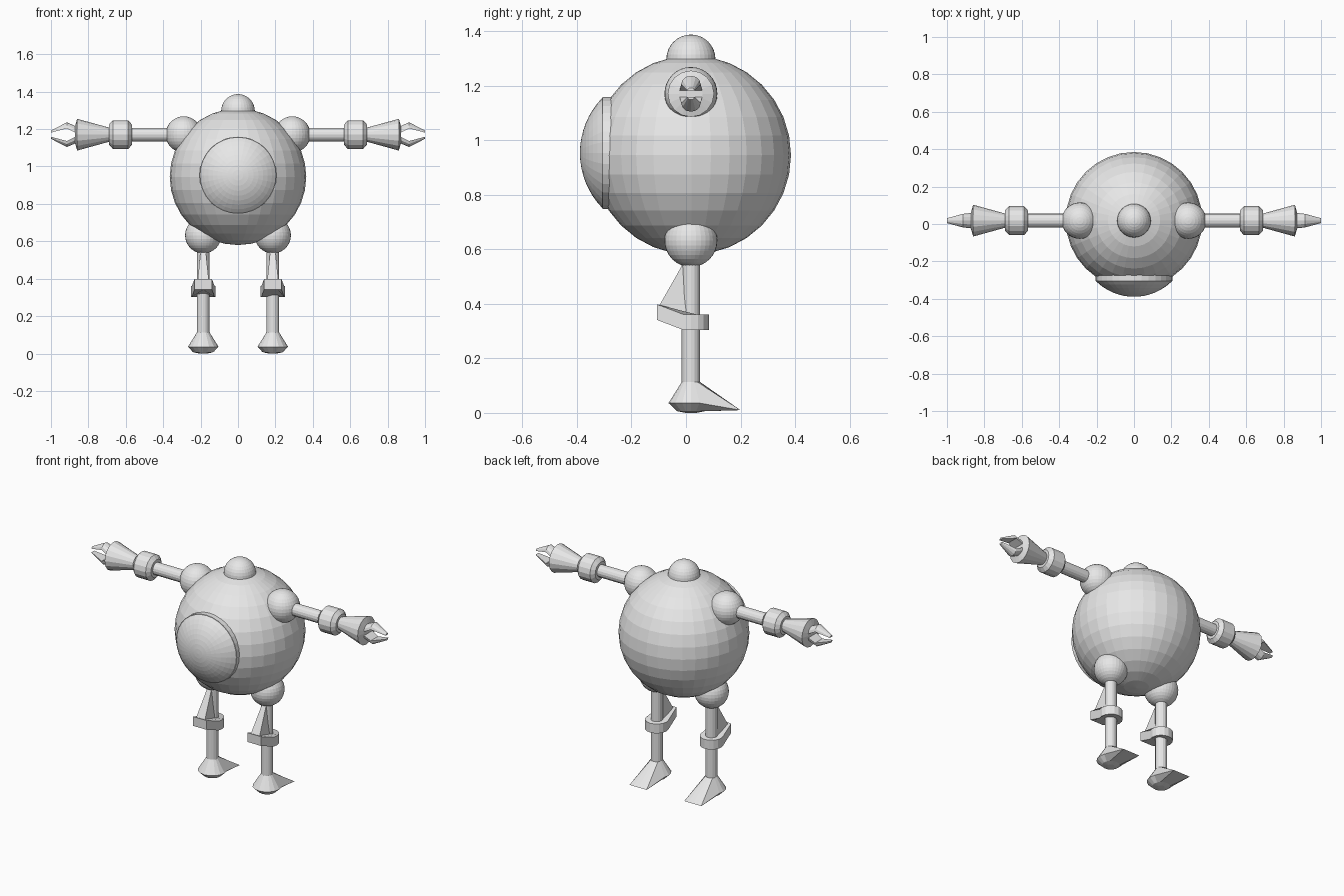
import bpy, bmesh, math
from mathutils import Matrix, Vector

if "Cube" in bpy.data.objects:
    bpy.data.objects.remove(bpy.data.objects["Cube"])

CY = 0.018   # depth of the body and limb axes
ARM_Z = 1.17
HIP_X = 0.186

grey = bpy.data.materials.new("light grey")
grey.diffuse_color = (0.8, 0.8, 0.8, 1)
grey.use_nodes = True
grey.node_tree.nodes["Principled BSDF"].inputs["Base Color"].default_value = grey.diffuse_color


def finish(name, bm):
    bmesh.ops.recalc_face_normals(bm, faces=bm.faces)
    me = bpy.data.meshes.new(name)
    bm.to_mesh(me)
    bm.free()
    me.materials.append(grey)
    ob = bpy.data.objects.new(name, me)
    bpy.context.collection.objects.link(ob)
    return ob


def ball(name, loc, r, seg=32, rings=16):
    bm = bmesh.new()
    bmesh.ops.create_uvsphere(bm, u_segments=seg, v_segments=rings, radius=r,
                              matrix=Matrix.Translation(loc))
    return finish(name, bm)


def loft(name, rings):
    """Skin a list of equal-length point rings and cap both ends."""
    bm = bmesh.new()
    vs = [[bm.verts.new(p) for p in ring] for ring in rings]
    n = len(vs[0])
    for a, b in zip(vs, vs[1:]):
        for i in range(n):
            j = (i + 1) % n
            bm.faces.new((a[i], a[j], b[j], b[i]))
    bm.faces.new(vs[0])
    bm.faces.new(vs[-1])
    return finish(name, bm)


def circle(r, centre, axis, seg):
    """Ring of points around the x, y or z axis."""
    pts = []
    for i in range(seg):
        t = 2 * math.pi * i / seg
        c, s = r * math.cos(t), r * math.sin(t)
        off = {'x': (0, c, s), 'y': (c, 0, s), 'z': (c, s, 0)}[axis]
        pts.append(Vector(centre) + Vector(off))
    return pts


# Body and head
ball("body", (0, CY + 0.002, 0.945), 0.365)
ball("head", (0, CY, 1.297), 0.09)

# Front rim and shallow dome
rim = [circle(0.206, (0, y, 0.953), 'y', 32) for y in (-0.25, -0.306)]
R = 0.29
a0 = math.asin(0.203 / R)
for k in range(8):
    a = a0 * (1 - k / 8)
    y = -0.306 - R * (math.cos(a) - math.cos(a0))
    rim.append(circle(R * math.sin(a), (0, y, 0.953), 'y', 32))
rim.append(circle(0.002, (0, -0.306 - R * (1 - math.cos(a0)), 0.953), 'y', 32))
loft("belly_dome", rim)


def arm_part(name, s, profile, seg=16):
    loft(name, [circle(r, (s * x, CY, ARM_Z), 'x', seg) for x, r in profile])


def claw(name, s, up):
    rings = []
    # distance along arm, inner height, outer height, half width
    for x, zi, zo, w in ((0.855, 0.004, 0.04, 0.043), (0.915, 0.034, 0.066, 0.036),
                         (1.0, 0.011, 0.022, 0.013)):
        outer = [(w * math.cos(math.pi * i / 6), zi + (zo - zi) * math.sin(math.pi * i / 6))
                 for i in range(7)]
        rings.append([(s * x, CY + y, ARM_Z + up * z) for y, z in outer])
    loft(name, rings)


def leg_part(name, s, profile, seg=16):
    loft(name, [circle(r, (s * HIP_X, CY, z), 'z', seg) for z, r in profile])


for s, side in ((-1, "left"), (1, "right")):
    # Arm
    ball(side + "_shoulder", (s * 0.29, CY, 1.171), 0.097)
    arm_part(side + "_arm", s, ((0.29, 0.037), (0.72, 0.037)))
    arm_part(side + "_elbow", s, ((0.567, 0.054), (0.587, 0.077),
                                  (0.668, 0.077), (0.69, 0.054)))
    arm_part(side + "_forearm", s, ((0.69, 0.038), (0.86, 0.085), (0.872, 0.043)))
    for up, word in ((1, "upper"), (-1, "lower")):
        claw(f"{side}_{word}_claw", s, up)

    # Leg
    ball(side + "_hip", (s * HIP_X, CY, 0.632), 0.097)
    leg_part(side + "_leg", s, ((0.1, 0.034), (0.6, 0.034)))

    # Knee collar with its front pushed out and raised
    knee = []
    for z in (0.303, 0.36):
        ring = circle(0.066, (s * HIP_X, CY, z), 'z', 16)
        for p in ring:
            if p.y < CY - 0.04:
                p.y = -0.107
                p.z += 0.038
        knee.append(ring)
    loft(side + "_knee", knee)

    # Shin brace: wedge from the knee front up to the leg
    x = s * HIP_X
    loft(side + "_brace", [
        [(x - 0.03, -0.1, 0.39), (x + 0.03, -0.1, 0.39), (x + 0.03, 0, 0.35), (x - 0.03, 0, 0.35)],
        [(x - 0.014, -0.012, 0.545), (x + 0.014, -0.012, 0.545),
         (x + 0.014, 0.01, 0.545), (x - 0.014, 0.01, 0.545)]])

    # Foot: flared cone with a flat heel drawn out to the back
    middle = circle(0.082, (x, CY, 0.036), 'z', 16)
    for p in middle:
        if p.y > CY + 0.05:
            p.y, p.z = 0.2, 0.01
    loft(side + "_foot", [circle(0.034, (x, CY, 0.113), 'z', 16), middle,
                          circle(0.05, (x, CY, 0.006), 'z', 16),
                          circle(0.02, (x, CY, 0.0), 'z', 16)])
